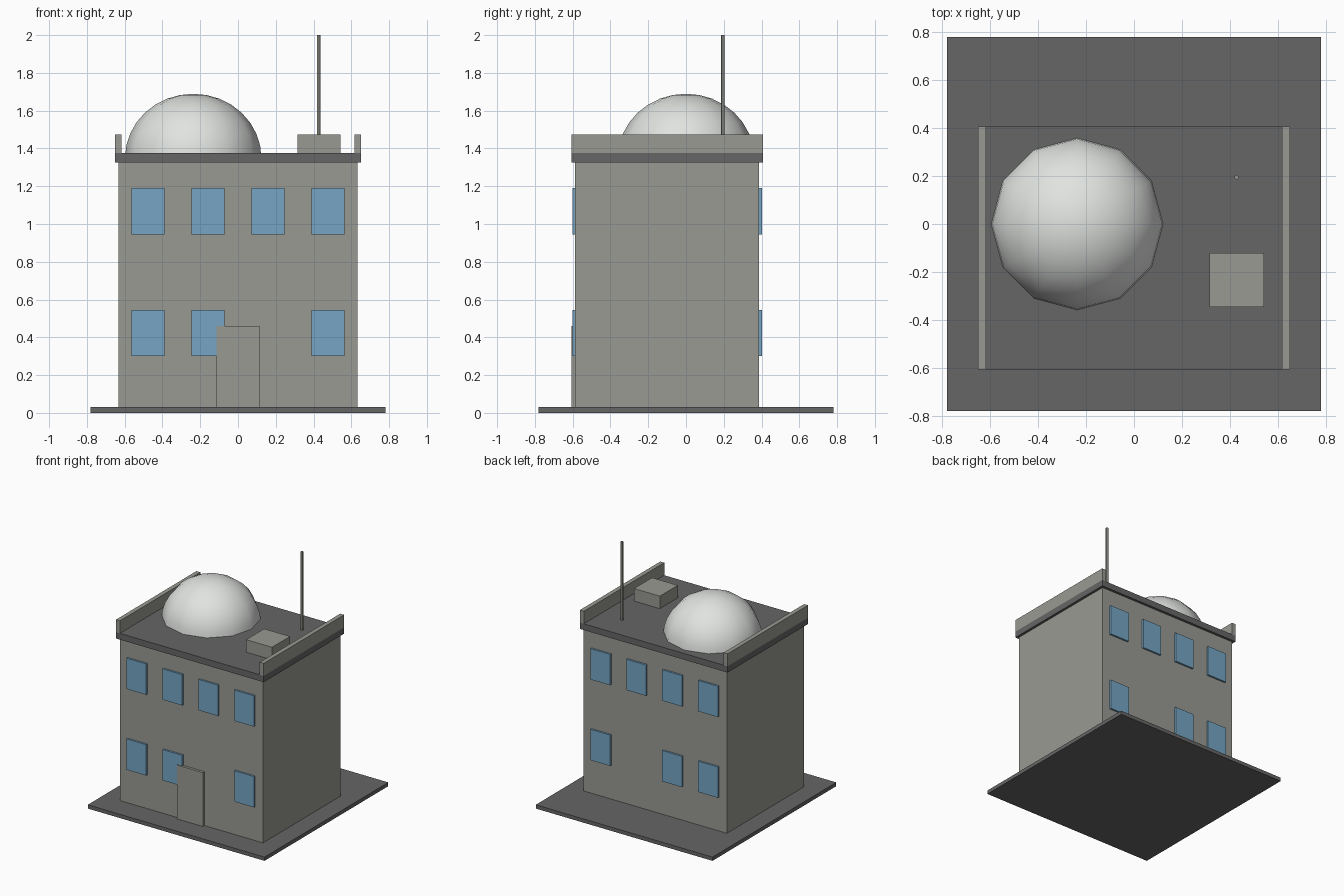
import bpy
import bmesh
from mathutils import Matrix, Vector

# Remove only the default object
cube = bpy.data.objects.get("Cube")
if cube:
    bpy.data.objects.remove(cube, do_unlink=True)


def material(name, rgb):
    mat = bpy.data.materials.new(name)
    mat.use_nodes = True
    colour = (*rgb, 1.0)
    mat.diffuse_color = colour
    mat.node_tree.nodes["Principled BSDF"].inputs["Base Color"].default_value = colour
    return mat


wall_grey = material("wall grey", (0.32, 0.32, 0.29))
dark_grey = material("dark grey", (0.133, 0.133, 0.133))
glass_blue = material("window blue", (0.18, 0.38, 0.55))
dome_white = material("dome white", (0.75, 0.77, 0.75))


def add_object(name, bm, mat):
    mesh = bpy.data.meshes.new(name)
    bm.to_mesh(mesh)
    bm.free()
    mesh.materials.append(mat)
    obj = bpy.data.objects.new(name, mesh)
    bpy.context.collection.objects.link(obj)
    return obj


def box(name, low, high, mat):
    low, high = Vector(low), Vector(high)
    bm = bmesh.new()
    place = Matrix.Translation((low + high) / 2) @ Matrix.Diagonal((high - low).to_4d())
    place[3][3] = 1.0
    bmesh.ops.create_cube(bm, size=1.0, matrix=place)
    return add_object(name, bm, mat)


# Main levels
GROUND, EAVES, ROOF, PARAPET = 0.03, 1.325, 1.375, 1.475
HALF, ROOF_HALF = 0.632, 0.652
FRONT, BACK = -0.587, 0.387
OVERHANG = 0.02

# Ground plate, body and roof slab
box("ground_plate", (-0.78, -0.78, 0), (0.78, 0.78, GROUND), dark_grey)
box("building_body", (-HALF, FRONT, GROUND), (HALF, BACK, EAVES), wall_grey)
roof_front, roof_back = FRONT - OVERHANG, BACK + OVERHANG
box("roof_slab", (-ROOF_HALF, roof_front, EAVES), (ROOF_HALF, roof_back, ROOF), dark_grey)

# Side parapets
for side, outer, inner in (("right", -ROOF_HALF, -0.617), ("left", ROOF_HALF, 0.617)):
    box(f"{side}_parapet", (min(outer, inner), roof_front, ROOF),
        (max(outer, inner), roof_back, PARAPET), wall_grey)

# Windows on front and back, with one ground floor bay left blank
for face, y in (("front", FRONT), ("back", BACK)):
    for floor, z in (("lower", 0.423), ("upper", 1.067)):
        for bay in range(4):
            if floor == "lower" and bay == 2:
                continue
            x = (bay - 1.5) * 0.317
            box(f"{face}_{floor}_window_{bay + 1}",
                (x - 0.087, y - 0.015, z - 0.123),
                (x + 0.087, y + 0.015, z + 0.123), glass_blue)

# Front door
box("front_door", (-0.115, FRONT - OVERHANG, GROUND), (0.115, FRONT + OVERHANG, 0.46), wall_grey)

# Rooftop unit
box("rooftop_unit", (0.315, -0.347, ROOF), (0.543, -0.12, PARAPET), wall_grey)

# Antenna mast
bm = bmesh.new()
bmesh.ops.create_cone(bm, cap_ends=True, segments=6, radius1=0.01, radius2=0.01,
                      depth=2.0 - ROOF,
                      matrix=Matrix.Translation((0.428, 0.195, (2.0 + ROOF) / 2)))
add_object("antenna_mast", bm, wall_grey)

# Dome: upper half of a slightly flattened sphere, set into the slab
bm = bmesh.new()
bmesh.ops.create_uvsphere(bm, u_segments=12, v_segments=16, radius=0.361)
bmesh.ops.delete(bm, geom=[v for v in bm.verts if v.co.z < -0.001], context="VERTS")
for face in bm.faces:
    face.smooth = True
dome = add_object("roof_dome", bm, dome_white)
dome.scale.z = 0.94
dome.location = (-0.237, 0, 1.35)
